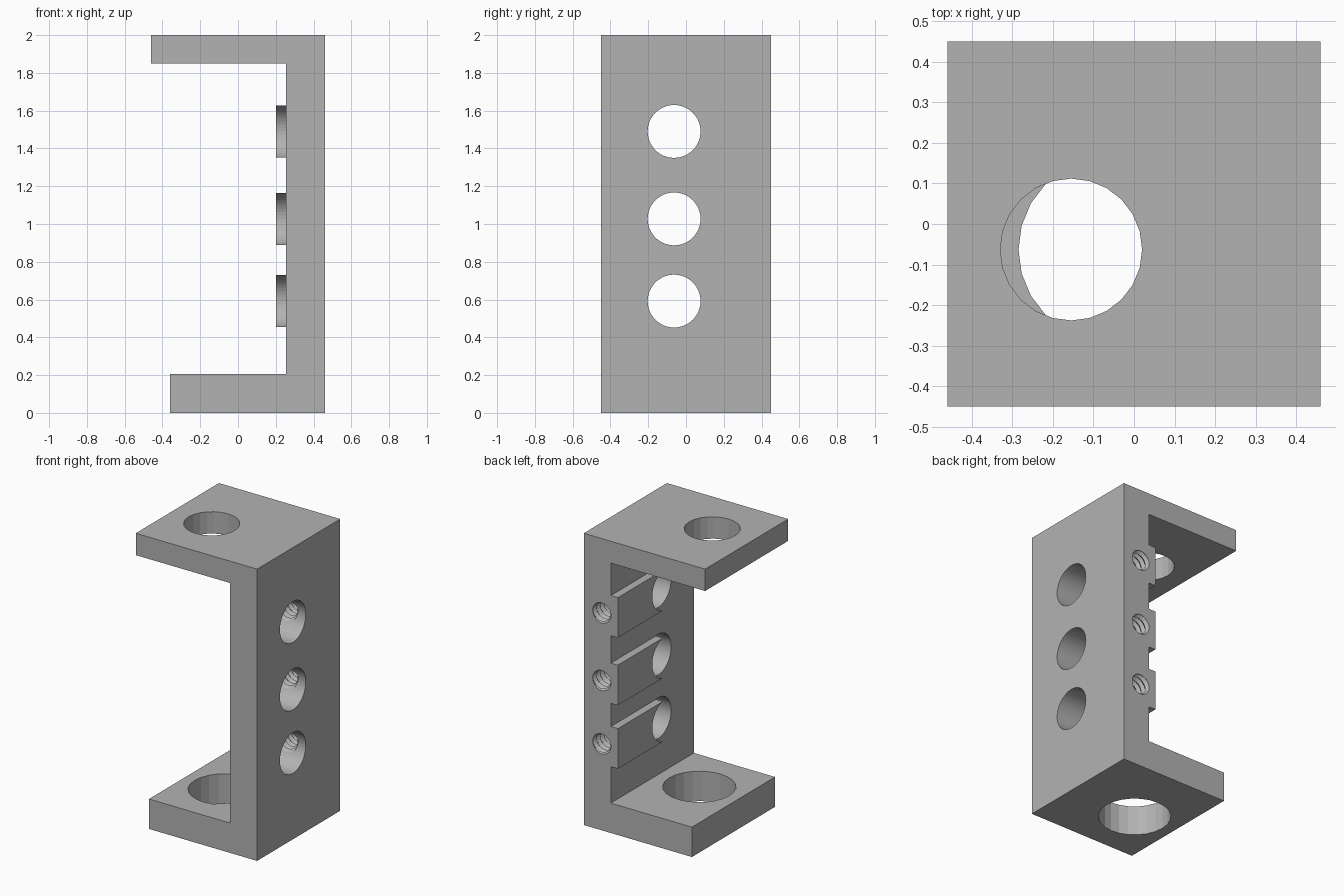
import bpy, bmesh
from math import pi, cos, sin
from mathutils import Vector

if "Cube" in bpy.data.objects:
    bpy.data.objects.remove(bpy.data.objects["Cube"], do_unlink=True)

grey = bpy.data.materials.new("plain grey")
grey.use_nodes = True
grey.diffuse_color = (0.45, 0.45, 0.45, 1)
grey.node_tree.nodes["Principled BSDF"].inputs["Base Color"].default_value = grey.diffuse_color

HOLE_Y = -0.063
BACK = 0.45
INNER = 0.255


def make(name, bm):
    bmesh.ops.recalc_face_normals(bm, faces=bm.faces)
    mesh = bpy.data.meshes.new(name)
    bm.to_mesh(mesh)
    bm.free()
    mesh.materials.append(grey)
    obj = bpy.data.objects.new(name, mesh)
    bpy.context.collection.objects.link(obj)
    return obj


def block(name, lo, hi):
    bm = bmesh.new()
    bmesh.ops.create_cube(bm, size=1)
    for v in bm.verts:
        v.co = Vector([(hi if c > 0 else lo)[i] for i, c in enumerate(v.co)])
    return make(name, bm)


def cylinder(name, center, radius, depth, sides, axis):
    bm = bmesh.new()
    bmesh.ops.create_cone(bm, cap_ends=True, segments=sides, radius1=radius,
                          radius2=radius, depth=depth)
    turn = Vector((0, 0, 1)).rotation_difference(Vector(axis)).to_matrix()
    for v in bm.verts:
        v.co = turn @ v.co + Vector(center)
    return make(name, bm)


def threaded_rod(name, x, z, start, turns, pitch=0.04, minor=0.06, major=0.077, n=24):
    """Helical rod along y: an inner and an outer strand joined by faces."""
    bm = bmesh.new()

    def strand(radius, shift, count):
        return [bm.verts.new((x + radius * cos(2 * pi * k / n),
                              start + pitch * (k / n + shift),
                              z + radius * sin(2 * pi * k / n))) for k in range(count)]
    a = strand(minor, 0, n * (turns + 1) + 1)
    b = strand(major, 0.5, n * turns + 1)
    for k in range(n * turns):
        bm.faces.new((a[k], a[k + 1], b[k + 1], b[k]))
        bm.faces.new((b[k], b[k + 1], a[k + n + 1], a[k + n]))
    # close both ends with a fan
    edges = [e for e in bm.edges if e.is_boundary]
    middle = start + pitch * turns / 2
    for side in (False, True):
        ring = [e for e in edges if (e.verts[0].co.y > middle) == side]
        tip_y = sum(e.verts[0].co.y for e in ring) / len(ring)
        tip = bm.verts.new((x, tip_y, z))
        for e in ring:
            bm.faces.new((e.verts[0], e.verts[1], tip))
    return make(name, bm)


def combine(body, tool, operation):
    tool.hide_render = True
    mod = body.modifiers.new(tool.name, "BOOLEAN")
    mod.operation = operation
    mod.solver = "EXACT"
    mod.object = tool
    bpy.context.view_layer.objects.active = body
    bpy.ops.object.modifier_apply(modifier=mod.name)
    bpy.data.objects.remove(tool, do_unlink=True)


# C-shaped body, extruded front to back
profile = [(-0.36, 0), (0.46, 0), (0.46, 2), (-0.46, 2), (-0.46, 1.85),
           (INNER, 1.85), (INNER, 0.205), (-0.36, 0.205)]
bm = bmesh.new()
face = bm.faces.new([bm.verts.new((x, -BACK, z)) for x, z in profile])
grown = bmesh.ops.extrude_face_region(bm, geom=[face])["geom"]
bmesh.ops.translate(bm, vec=(0, 2 * BACK, 0),
                    verts=[g for g in grown if isinstance(g, bmesh.types.BMVert)])
bracket = make("bracket", bm)

# Ribs, cross holes and threaded screw holes in the wall
for z in (0.592, 1.027, 1.49):
    rib = block("rib", (0.202, HOLE_Y, z - 0.1375), (0.3, BACK, z + 0.1375))
    combine(bracket, rib, "UNION")
    hole = cylinder("cross_hole", (0.35, HOLE_Y, z), 0.14, 0.6, 48, (1, 0, 0))
    combine(bracket, hole, "DIFFERENCE")
    screw = threaded_rod("screw_hole", 0.33, z, -0.07, 14)
    combine(bracket, screw, "DIFFERENCE")

# Large holes through the two plates
combine(bracket, cylinder("top_hole", (-0.155, HOLE_Y, 1.9), 0.175, 0.5, 24, (0, 0, 1)), "DIFFERENCE")
combine(bracket, cylinder("bottom_hole", (-0.057, HOLE_Y, 0.1), 0.228, 0.5, 24, (0, 0, 1)), "DIFFERENCE")
